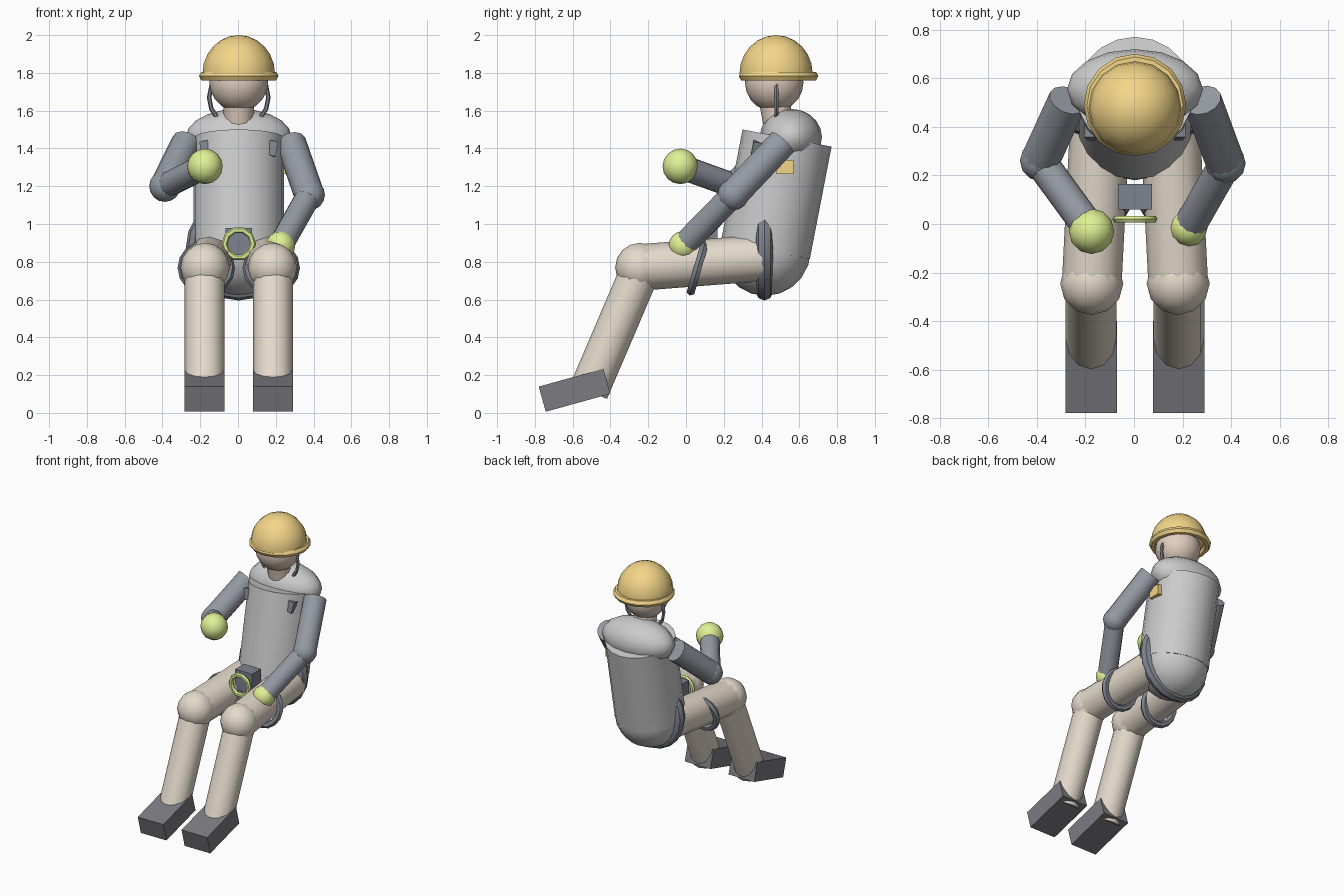
import bpy, bmesh, math
from mathutils import Vector

if "Cube" in bpy.data.objects:
    bpy.data.objects.remove(bpy.data.objects["Cube"])

CX = 0.004  # body midline


def mat(name, r, g, b):
    m = bpy.data.materials.new(name)
    m.diffuse_color = (r, g, b, 1)
    m.use_nodes = True
    m.node_tree.nodes["Principled BSDF"].inputs["Base Color"].default_value = m.diffuse_color
    return m


ORANGE = mat("helmet_orange", 0.90, 0.67, 0.25)
SKIN = mat("skin", 0.76, 0.62, 0.52)
BEIGE = mat("trousers", 0.78, 0.70, 0.60)
DARK = mat("sleeve_dark", 0.30, 0.32, 0.36)
STRAP = mat("webbing", 0.21, 0.23, 0.27)
BOOT = mat("boot_black", 0.20, 0.20, 0.22)
LIME = mat("lime", 0.75, 0.88, 0.30)


def finish(name, material=None, smooth=True):
    o = bpy.context.object
    o.name = name
    if material:
        o.data.materials.append(material)
    if smooth:
        bpy.ops.object.shade_smooth_by_angle(angle=math.radians(40))
    return o


def ball(name, loc, r, material=None, seg=12, rings=8, scale=(1, 1, 1)):
    bpy.ops.mesh.primitive_uv_sphere_add(segments=seg, ring_count=rings, radius=r, location=loc)
    bpy.context.object.scale = scale
    return finish(name, material)


def rod(name, a, b, r, material=None, seg=12):
    a, b = Vector(a), Vector(b)
    d = b - a
    bpy.ops.mesh.primitive_cylinder_add(vertices=seg, radius=r, depth=d.length, location=(a + b) / 2,
                                        rotation=d.to_track_quat('Z', 'Y').to_euler())
    return finish(name, material)


def ring(name, loc, R, r, material, rot=(0, 0, 0), seg=16, minor=6):
    bpy.ops.mesh.primitive_torus_add(major_segments=seg, minor_segments=minor, major_radius=R,
                                     minor_radius=r, location=loc, rotation=rot)
    return finish(name, material)


def box(name, loc, size, material, rot=(0, 0, 0)):
    bpy.ops.mesh.primitive_cube_add(size=1, location=loc, rotation=rot)
    bpy.context.object.scale = size
    return finish(name, material, False)


# Torso, hips and shoulders
rod("torso", (CX, 0.42, 0.86), (CX, 0.535, 1.455), 0.24, seg=20)
ball("hips", (CX, 0.42, 0.86), 0.24, seg=16, rings=10)
ball("shoulders", (CX, 0.555, 1.46), 1, seg=16, rings=10, scale=(0.28, 0.165, 0.15))

# Head, neck and helmet
rod("neck", (CX, 0.50, 1.48), (CX, 0.465, 1.66), 0.08, SKIN)
ball("head", (CX, 0.467, 1.75), 0.155, SKIN, 16, 10)
dome = ball("helmet_dome", (CX, 0.477, 1.795), 1, ORANGE, 16, 12, (0.192, 0.194, 0.205))
bm = bmesh.new()
bm.from_mesh(dome.data)
bmesh.ops.bisect_plane(bm, geom=bm.verts[:] + bm.edges[:] + bm.faces[:], plane_co=(0, 0, -0.01),
                       plane_no=(0, 0, 1), clear_inner=True)
bmesh.ops.holes_fill(bm, edges=[e for e in bm.edges if e.is_boundary])
bm.to_mesh(dome.data)
bm.free()
ring("helmet_brim", (CX, 0.49, 1.783), 0.185, 0.026, ORANGE)
ring("chin_strap", (CX, 0.48, 1.67), 0.157, 0.012, STRAP, (math.pi / 2, 0, 0))

# Harness
ring("hip_belt", (CX, 0.415, 0.875), 0.235, 0.045, STRAP, (math.pi / 2, 0, 0), 20, 8)
box("buckle_block", (CX, 0.113, 0.905), (0.14, 0.105, 0.15), STRAP)
ring("buckle_ring", (CX, 0.02, 0.895), 0.075, 0.016, LIME, (math.pi / 2, 0, 0), 10)
box("side_pouch", (0.23, 0.525, 1.302), (0.07, 0.09, 0.075), ORANGE)

# Legs, boots, leg loops and chest straps, mirrored
for side, s in (("left", -1), ("right", 1)):
    hip = (CX + s * 0.145, 0.40, 0.82)
    knee = (CX + s * 0.178, -0.245, 0.77)
    ankle = (CX + s * 0.181, -0.515, 0.115)
    rod(side + "_thigh", hip, knee, 0.123, BEIGE)
    ball(side + "_knee", knee, 0.13, BEIGE)
    rod(side + "_shin", (knee[0] + s * 0.003, -0.235, 0.77), ankle, 0.105, BEIGE)
    box(side + "_boot", (CX + s * 0.181, -0.59, 0.12), (0.212, 0.355, 0.138), BOOT, (math.radians(15.5), 0, 0))
    ring(side + "_leg_loop", (CX + s * 0.172, 0.062, 0.768), 0.128, 0.024, STRAP, (math.radians(74), 0, 0))
    box(side + "_chest_strap", (CX + s * 0.178, 0.385, 1.395), (0.045, 0.07, 0.08), STRAP,
        (math.radians(-11), s * math.radians(12), 0))

# Arms: elbow and hand positions, hand radius
for side, s, elbow, hand, hr in (("left", -1, (-0.387, 0.26, 1.20), (-0.175, -0.03, 1.305), 0.094),
                                 ("right", 1, (0.377, 0.25, 1.155), (0.225, -0.015, 0.885), 0.078)):
    rod(side + "_upper_arm", (CX + s * 0.277, 0.51, 1.43), elbow, 0.08, DARK)
    ball(side + "_elbow", elbow, 0.083, DARK)
    rod(side + "_forearm", elbow, hand, 0.067, DARK)
    ball(side + "_glove", hand, hr, LIME)
